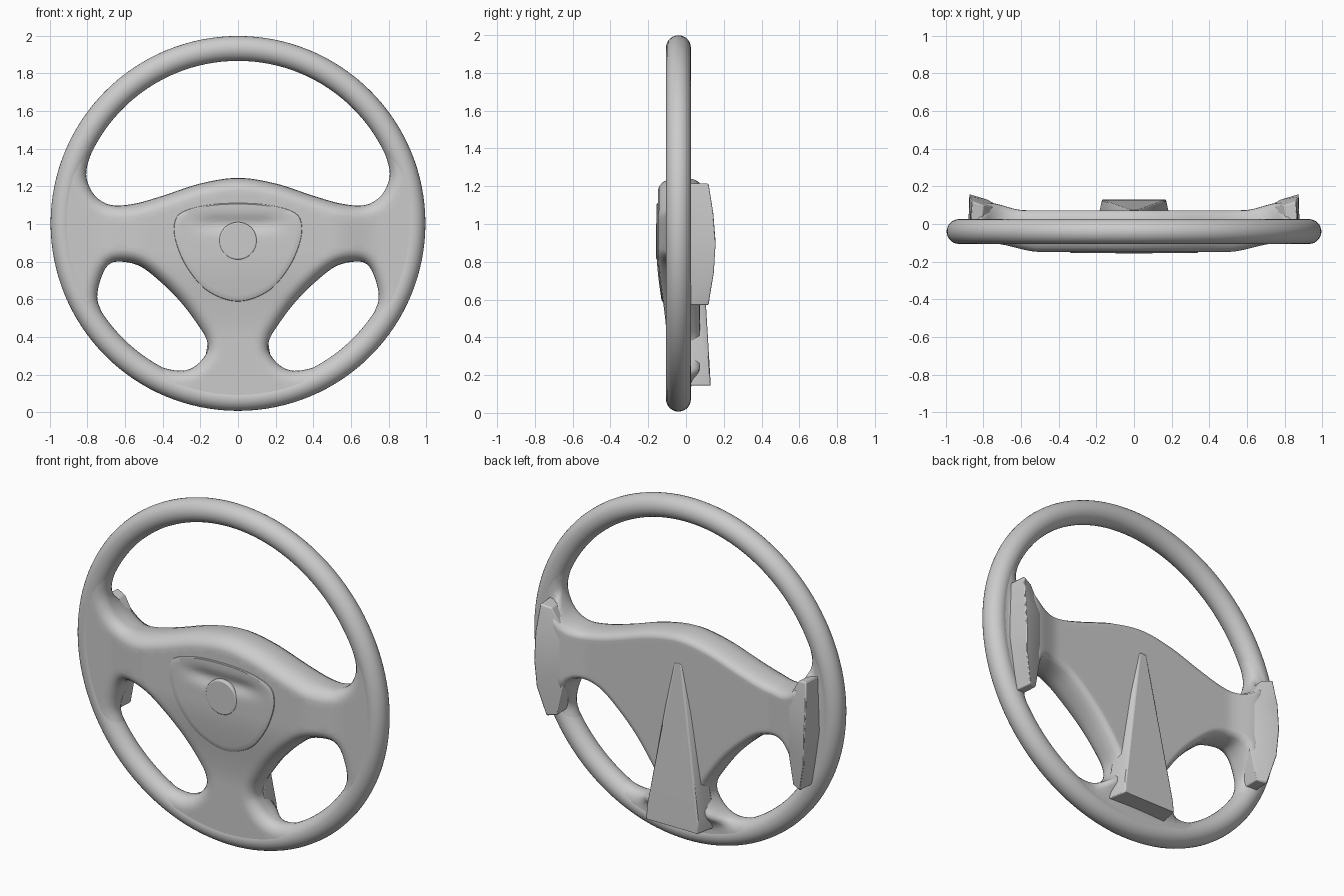
import bpy, bmesh, math
from mathutils import Vector, kdtree
from mathutils.geometry import delaunay_2d_cdt

if "Cube" in bpy.data.objects:
    bpy.data.objects.remove(bpy.data.objects["Cube"])

CZ, MID = 1.003, -0.04          # wheel centre height, rim centre plane
R, TUBE = 0.93, 0.066           # rim radii


def smooth(a, b, v):
    t = min(max((v - a) / (b - a), 0), 1)
    return t * t * (3 - 2 * t)


def loop(points, step):
    """Closed Catmull-Rom loop, evenly resampled, counter-clockwise."""
    p = [Vector(q) for q in points]
    n, dense = len(p), []
    for i in range(n):
        a, b, c, d = p[i - 1], p[i], p[(i + 1) % n], p[(i + 2) % n]
        for k in range(16):
            t = k / 16
            dense.append(0.5 * (2 * b + (c - a) * t + (2 * a - 5 * b + 4 * c - d) * t ** 2
                                + (3 * b - a - 3 * c + d) * t ** 3))
    if sum(q.x * r.y - r.x * q.y for q, r in zip(dense, dense[1:] + dense[:1])) < 0:
        dense.reverse()
    out, run = [dense[0]], 0
    for q, r in zip(dense, dense[1:]):
        run += (r - q).length
        if run >= step:
            out.append(r)
            run = 0
    if (out[-1] - out[0]).length < step * 0.5:
        out.pop()
    return out


def inside(x, y, poly):
    hit, q = False, poly[-1]
    for p in poly:
        if (p[1] > y) != (q[1] > y) and x < (q[0] - p[0]) * (y - p[1]) / (q[1] - p[1]) + p[0]:
            hit = not hit
        q = p
    return hit


def add(name, verts, faces, angle=40):
    me = bpy.data.meshes.new(name)
    me.from_pydata([tuple(v) for v in verts], [], faces)
    me.validate()
    me.shade_smooth()
    me.set_sharp_from_angle(angle=math.radians(angle))
    ob = bpy.data.objects.new(name, me)
    bpy.context.collection.objects.link(ob)
    return ob


def hull(name, pts, bevel):
    bm = bmesh.new()
    for p in pts:
        bm.verts.new(p)
    res = bmesh.ops.convex_hull(bm, input=bm.verts[:])
    junk = {g for g in res["geom_interior"] + res["geom_unused"] if isinstance(g, bmesh.types.BMVert)}
    bmesh.ops.delete(bm, geom=list(junk), context='VERTS')
    bm.verts.index_update()
    ob = add(name, [v.co[:] for v in bm.verts], [[v.index for v in f.verts] for f in bm.faces], 30)
    bm.free()
    mod = ob.modifiers.new("bevel", 'BEVEL')
    mod.width, mod.segments = bevel, 2


# Rim
bpy.ops.mesh.primitive_torus_add(major_radius=R, minor_radius=TUBE, major_segments=128, minor_segments=28,
                                 location=(0, MID, CZ), rotation=(math.pi / 2, 0, 0))
bpy.context.object.name = "rim"
bpy.ops.object.shade_smooth()

# Openings between the spokes
half = [(0.2, 1.215), (0.4, 1.15), (0.55, 1.108), (0.67, 1.10), (0.75, 1.14), (0.795, 1.21), (0.805, 1.29)]
arc = [(0.868 * math.cos(math.radians(a)), CZ + 0.868 * math.sin(math.radians(a))) for a in range(28, 153, 4)]
upper = [(0, 1.245)] + half + arc + [(-x, z) for x, z in reversed(half)]
lower = [(0.645, 0.80), (0.70, 0.77), (0.735, 0.69), (0.748, 0.62), (0.74, 0.57), (0.705, 0.50), (0.63, 0.405),
         (0.535, 0.32), (0.42, 0.245), (0.30, 0.22), (0.22, 0.25), (0.165, 0.32), (0.165, 0.38), (0.20, 0.445),
         (0.30, 0.58), (0.42, 0.70), (0.53, 0.78)]
holes = [loop(p, 0.017) for p in (upper, lower, [(-x, z) for x, z in lower])]
edge_pts = [p for h in holes for p in h]
kd = kdtree.KDTree(len(edge_pts))
for i, p in enumerate(edge_pts):
    kd.insert((p.x, p.y, 0), i)
kd.balance()


def dist(p):
    return kd.find((p[0], p[1], 0))[2]


# Front and back surface depth of the spoke body
def spoke_weight(x, z):
    return 1 - smooth(0.79, 0.875, math.hypot(x, z - CZ))


def dome(d, r):
    return math.sqrt(max(0, 1 - (1 - min(d / r, 1)) ** 2))


def front(x, z, d=1):
    ax = abs(x)
    hump = 0.045 * (1 - smooth(0.5, 0.76, ax)) * smooth(0.38, 0.85, z) * spoke_weight(x, z)
    dip = 0.022 * math.exp(-((z - 1.0) / 0.04) ** 2) * (1 - smooth(0.1, 0.3, ax))
    return MID - (0.063 + hump - dip) * dome(d, TUBE)


def back(x, z, d=1):
    w = spoke_weight(x, z)
    flare = 0.04 * smooth(0.58, 0.78, abs(x)) * smooth(0.6, 0.8, z)
    return MID + (0.063 + (0.05 + flare) * w) * dome(d, TUBE + (0.03 - TUBE) * w)


# Spoke body: triangulated disc with three holes, both faces shaped by depth
pts, edges = [], []
ring = [Vector((R * math.cos(a * math.tau / 160), CZ + R * math.sin(a * math.tau / 160))) for a in range(160)]
for contour in holes + [ring]:
    s, n = len(pts), len(contour)
    pts += contour
    edges += [(s + i, s + (i + 1) % n) for i in range(n)]
for h in holes:
    for i, p in enumerate(h):
        t = (h[(i + 1) % len(h)] - h[i - 1]).normalized()
        for off in (0.003, 0.01, 0.025, 0.045, 0.066):
            q = p + off * Vector((t.y, -t.x))
            if dist(q) > 0.9 * off and math.hypot(q.x, q.y - CZ) < 0.915:
                pts.append(q)
for i in range(-38, 39):
    for j in range(-38, 39):
        q = Vector((i * 0.025, CZ + j * 0.025))
        if math.hypot(q.x, q.y - CZ) < 0.915 and dist(q) > 0.08 and not any(inside(q.x, q.y, h) for h in holes):
            pts.append(q)
v2, _, tris, *_ = delaunay_2d_cdt(pts, edges, [], 0, 1e-5)
keep = []
for f in tris:
    c = sum((v2[i] for i in f), Vector((0, 0))) / len(f)
    if not any(inside(c.x, c.y, h) for h in holes):
        keep.append(list(f))
verts, twin = [], {}
ds = [dist(p) for p in v2]
for p, d in zip(v2, ds):
    verts.append((p.x, front(p.x, p.y, d), p.y))
for i, (p, d) in enumerate(zip(v2, ds)):
    twin[i] = i
    if d > 1e-4:
        twin[i] = len(verts)
        verts.append((p.x, back(p.x, p.y, d), p.y))
add("spoke_body", verts, keep + [[twin[i] for i in reversed(f)] for f in keep], 60)

# Centre pad: rounded triangle following the body surface
right = [(0.16, 1.10), (0.29, 1.065), (0.335, 1.01), (0.33, 0.91), (0.27, 0.77), (0.16, 0.645)]
pad = loop([(0, 1.11)] + right + [(0, 0.59)] + [(-x, z) for x, z in reversed(right)], 0.02)
n, mid = len(pad), Vector((0, 0.9))
scales = [(1.02, 0.012), (1.0, -0.004), (0.98, -0.007)] + [(k / 10, -0.007) for k in range(9, 0, -1)]
verts = []
for s, lift in scales:
    for p in pad:
        q = mid + (p - mid) * s
        verts.append((q.x, front(q.x, q.y) + lift, q.y))
faces = [(k * n + i, k * n + (i + 1) % n, (k + 1) * n + (i + 1) % n, (k + 1) * n + i)
         for k in range(len(scales) - 1) for i in range(n)]
faces.append([(len(scales) - 1) * n + i for i in range(n)])
add("centre_pad", verts, faces, 30)

# Round badge button
bpy.ops.mesh.primitive_cylinder_add(vertices=64, radius=0.1, depth=0.04, location=(0, -0.138, 0.91),
                                    rotation=(math.pi / 2, 0, 0))
button = bpy.context.object
button.name = "centre_button"
mod = button.modifiers.new("bevel", 'BEVEL')
mod.width, mod.segments = 0.008, 3
bpy.ops.object.shade_smooth_by_angle()

# Side pods behind the rim
for side, label in ((1, "right"), (-1, "left")):
    pod = [(0.86, 0.12, 1.215), (0.80, 0.10, 1.20), (0.875, 0.145, 1.06), (0.875, 0.158, 0.90), (0.865, 0.148, 0.74),
           (0.82, 0.12, 0.57), (0.765, 0.10, 0.58), (0.78, 0.13, 1.02), (0.78, 0.13, 0.82),
           (0.71, 0.09, 1.05), (0.71, 0.09, 0.85),
           (0.87, 0, 1.215), (0.81, 0, 1.20), (0.88, 0, 0.90), (0.83, 0, 0.57), (0.77, 0, 0.58),
           (0.71, 0, 1.05), (0.71, 0, 0.85)]
    hull("side_pod_" + label, [(side * x, y, z) for x, y, z in pod], 0.006)

# Rear ridge widening down the lower spoke
ridge = [(0.02, 0.075, 1.08), (0.05, 0.05, 1.05), (0.09, 0.107, 0.55), (0.14, 0.05, 0.5), (0.165, 0.128, 0.20),
         (0.17, 0.130, 0.145), (0.185, 0.06, 0.20), (0.195, 0.0, 0.145), (0.185, 0.0, 0.22)]
hull("rear_ridge", [(s * x, y, z) for x, y, z in ridge for s in (1, -1)], 0.006)
